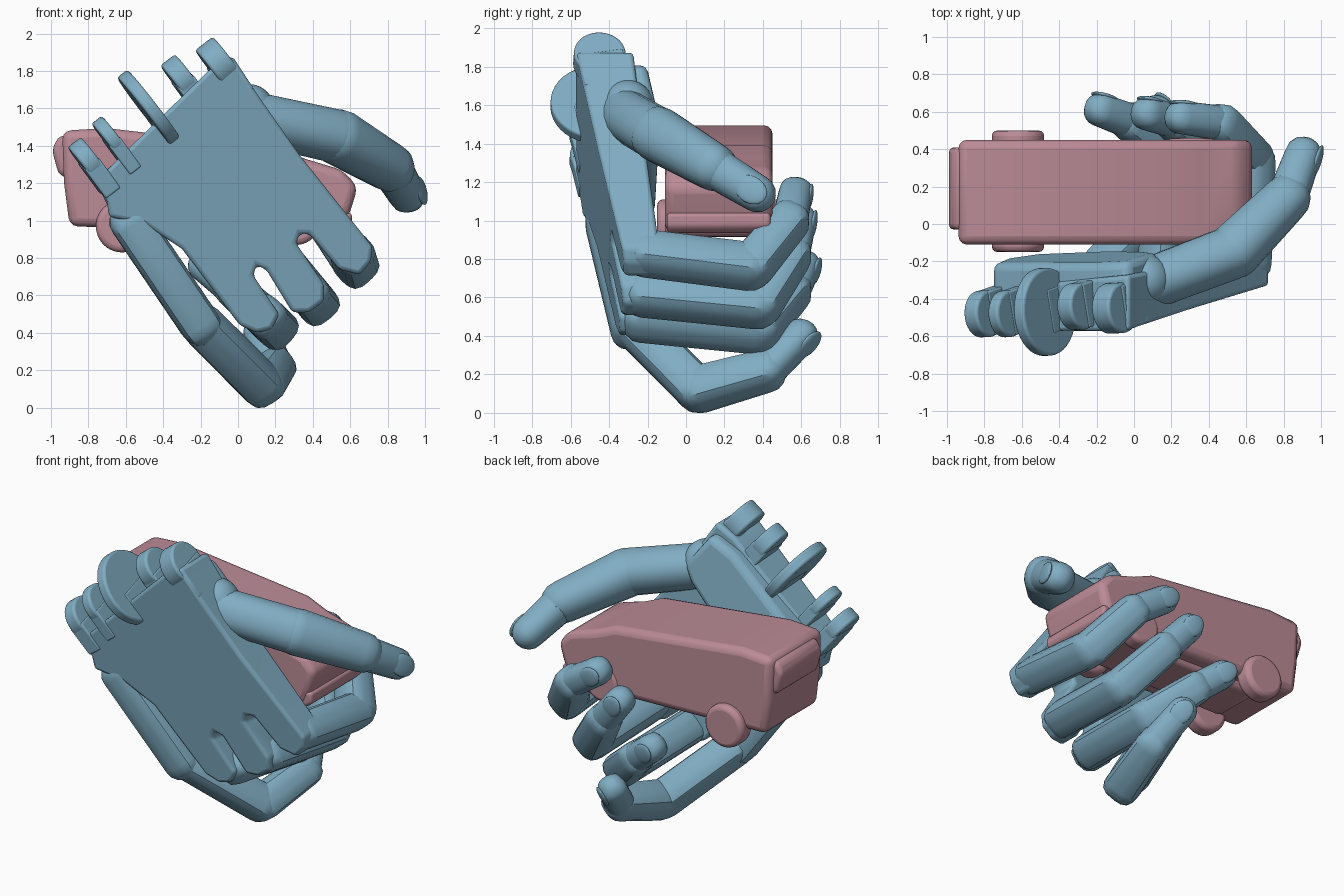
import bpy, bmesh, math
from mathutils import Vector, Matrix

if "Cube" in bpy.data.objects:
    bpy.data.objects.remove(bpy.data.objects["Cube"])


def material(name, col):
    m = bpy.data.materials.new(name)
    m.diffuse_color = (*col, 1)
    m.use_nodes = True
    m.node_tree.nodes["Principled BSDF"].inputs["Base Color"].default_value = m.diffuse_color
    return m


BLUE = material("hand_blue", (0.22, 0.42, 0.55))
PINK = material("van_pink", (0.50, 0.26, 0.31))


def finish(name, bm, mat, bevel=0, angle=35, segs=3):
    bmesh.ops.recalc_face_normals(bm, faces=bm.faces)
    me = bpy.data.meshes.new(name)
    bm.to_mesh(me)
    bm.free()
    ob = bpy.data.objects.new(name, me)
    bpy.context.collection.objects.link(ob)
    me.materials.append(mat)
    if bevel:
        b = ob.modifiers.new("bevel", 'BEVEL')
        b.width, b.segments, b.limit_method = bevel, segs, 'ANGLE'
        b.angle_limit = math.radians(25)
    bpy.ops.object.select_all(action='DESELECT')
    ob.select_set(True)
    bpy.context.view_layer.objects.active = ob
    bpy.ops.object.shade_smooth_by_angle(angle=math.radians(angle))
    return ob


def loft(bm, rings):
    rows = [[bm.verts.new(p) for p in r] for r in rings]
    n = len(rows[0])
    for a, b in zip(rows, rows[1:]):
        for i in range(n):
            bm.faces.new((a[i], a[(i + 1) % n], b[(i + 1) % n], b[i]))
    bm.faces.new(rows[0])
    bm.faces.new(rows[-1])


def prism(name, outline, y0, y1, mat, bevel):
    """Outline in xz, with y0(x,z) and y1(x,z) as the two faces."""
    bm = bmesh.new()
    loft(bm, [[(x, y0(x, z), z) for x, z in outline],
              [(x, y1(x, z), z) for x, z in outline]])
    return finish(name, bm, mat, bevel)


def cylinder(name, c, axis, r, depth, mat, bevel=0.015):
    bm = bmesh.new()
    rot = Vector(axis).to_track_quat('Z', 'Y').to_matrix().to_4x4()
    bmesh.ops.create_cone(bm, cap_ends=True, segments=40, radius1=r, radius2=r,
                          depth=depth, matrix=Matrix.Translation(c) @ rot)
    return finish(name, bm, mat, bevel)


def ellipsoid(name, c, frame, size, mat):
    bm = bmesh.new()
    bmesh.ops.create_uvsphere(bm, u_segments=24, v_segments=14, radius=1,
                              matrix=Matrix.Translation(c) @ frame.to_4x4() @ Matrix.Diagonal((*size, 1)))
    return finish(name, bm, mat, angle=60)


def frame_of(d, side):
    d = d.normalized()
    up = d.cross(side).normalized()
    return Matrix((up.cross(d), up, d)).transposed()


def segment(name, p, q, r0, r1, side, power=3.0, tip=False):
    """One rounded finger bone between two joints."""
    p, q = Vector(p), Vector(q)
    f = frame_of(q - p, side)
    L = (q - p).length
    st = [(-.8 * r0, .4 * r0), (-.6 * r0, .72 * r0), (-.25 * r0, .95 * r0), (.1 * r0, r0)]
    e = [(-.1, 1), (.3, .95), (.65, .75), (.88, .45), (.97, .2)]
    st += [(L + a * r1, b * r1) for a, b in e]
    rings = []
    for t, r in st:
        ring = []
        for k in range(20):
            a = 2 * math.pi * (k + .5) / 20
            c, s = math.cos(a), math.sin(a)
            g = r / (abs(c) ** power + abs(s) ** power) ** (1 / power)
            ring.append(p + f @ Vector((g * c, g * s, t)))
        rings.append(ring)
    bm = bmesh.new()
    loft(bm, rings)
    finish(name, bm, BLUE, angle=32)
    if tip:
        ellipsoid(name + "_nail", q + f @ Vector((0, r1 * .86, -r1 * .15)), f,
                  (r1 * .72, r1 * .2, r1 * .95), BLUE)


# Palm back plane and thickness
def back(x, z): return -0.305 + 0.13 * x - 0.139 * z
def inner(x, z): return back(x, z) + 0.11 + 0.10 * z
def heel(x, z): return back(x, z) + 0.36


# Palm slab with rounded knuckles and gaps between them
palm = [(-.22, 1.74), (-.16, 1.80), (-.03, 1.88), (.107, 1.67),
        (.33, 1.35), (.72, .86), (.71, .78), (.65, .71), (.54, .74), (.38, .93), (.33, .93), (.31, .88),
        (.46, .66), (.46, .57), (.38, .51), (.29, .51), (.15, .74), (.10, .76), (.08, .71),
        (.22, .50), (.18, .42), (.10, .40), (.01, .44), (-.30, .85), (-.50, .98),
        (-.69, 1.02), (-.70, 1.1), (-.75, 1.22), (-.59, 1.38)]
prism("palm", palm, back, inner, BLUE, 0.022)

# Thicker heel of the hand and thumb mount
prism("palm_heel", [(-.76, 1.22), (-.58, 1.38), (-.2, 1.73), (-.03, 1.82), (.13, 1.6), (.08, 1.5), (-.1, 1.3), (-.5, 1.04), (-.69, 1.06)],
      lambda x, z: back(x, z) + .06, heel, BLUE, 0.04)
I3 = Matrix.Identity(3)
ellipsoid("thumb_mount", (.06, -.3, 1.58), I3, (.14, .14, .15), BLUE)

# Wrist hinge: lugs, stalks and the large disc
W = Vector((.79, .044, .61)).normalized()
U = Vector((.58, .2, -.79)).normalized()
fr = Matrix((W, U.cross(W), U)).transposed().to_4x4()
for nm, x, z, y, r, w in (("outer_lug", -.80, 1.32, -.48, .125, .09), ("small_lug", -.68, 1.44, -.48, .125, .07),
                          ("disc", -.476, 1.6, -.47, .235, .07), ("inner_lug", -.30, 1.76, -.44, .125, .10),
                          ("thumb_lug", -.10, 1.84, -.45, .135, .12)):
    c = Vector((x, y, z))
    cylinder("wrist_" + nm, c, W, r, w, BLUE)
    bm = bmesh.new()
    bmesh.ops.create_cube(bm, size=1, matrix=Matrix.Translation(c + U * .10) @ fr
                          @ Matrix.Diagonal((w * 1.1, .24, .2, 1)))
    finish(f"wrist_{nm}_stalk", bm, BLUE, .01)

# Small-finger bone in the palm
segment("small_palm_bone", (-.58, back(-.58, 1.0) + .105, 1.0), (-.2, -.28, .44), .11, .11, W, 3.5)

# Fingers: four joint points each
fingers = {
    "index": [(.61, -.22, .83), (.63, .34, .76), (.46, .54, 1.0), (.25, .57, 1.14)],
    "middle": [(.37, -.23, .62), (.42, .38, .56), (.22, .55, .82), (.07, .59, 1.00)],
    "ring": [(.14, -.24, .49), (.20, .38, .43), (-.02, .55, .63), (-.18, .61, .76)],
    "small": [(-.19, -.26, .44), (.13, .06, .12), (.20, .42, .22), (.12, .60, .40)],
}
for nm, pts in fingers.items():
    P = [Vector(p) for p in pts]
    side = (P[1] - P[0]).cross(P[3] - P[1])
    R = [(.11, .112), (.112, .102), (.092, .088)]
    for k, part in enumerate(("base", "middle", "tip")):
        segment(f"{nm}_finger_{part}", P[k], P[k + 1], *R[k], side, 3.2 if k < 2 else 2.5, k == 2)

# Thumb
T = [Vector(p) for p in [(.08, -.32, 1.55), (.53, -.15, 1.45), (.82, .14, 1.28), (.905, .37, 1.14)]]
side = (T[1] - T[0]).cross(T[3] - T[1])
R = [(.135, .14), (.145, .125), (.108, .098)]
for k, part in enumerate(("base", "middle", "tip")):
    segment("thumb_" + part, T[k], T[k + 1], *R[k], side, 2.3, k == 2)

# Van body, bonnet and underside
body = [(-.94, 1.48), (-.71, 1.495), (.22, 1.39), (.36, 1.33), (.56, 1.27), (.64, 1.18),
        (.61, 1.08), (.56, .94), (.1, .94), (-.9, .97), (-.93, 1.2)]
prism("van_body", body, lambda x, z: -.11, lambda x, z: .45, PINK, 0.045)
prism("van_chassis", [(-.74, 1.0), (.46, 1.0), (.42, .915), (-.66, .915)],
      lambda x, z: .0, lambda x, z: .35, PINK, 0.03)
prism("van_rear_bulge", [(-.9, 1.46), (-.96, 1.45), (-.995, 1.38), (-.96, 1.25), (-.9, 1.22)],
      lambda x, z: -.03, lambda x, z: .41, PINK, 0.03)
prism("van_bumper", [(.5, 1.04), (.61, 1.04), (.61, .97), (.57, .935), (.5, .935)],
      lambda x, z: -.10, lambda x, z: .44, PINK, 0.02)

# Van wheels, mirrored across the body
for nm, x, z, r, out in (("rear", -.62, .97, .14, .325), ("front", .31, 1.0, .13, .285)):
    for s, lab in ((-1, "near"), (1, "far")):
        cylinder(f"van_{nm}_wheel_{lab}", (x, .175 + s * (out - .06), z), (0, 1, 0), r, .12, PINK, .03)
